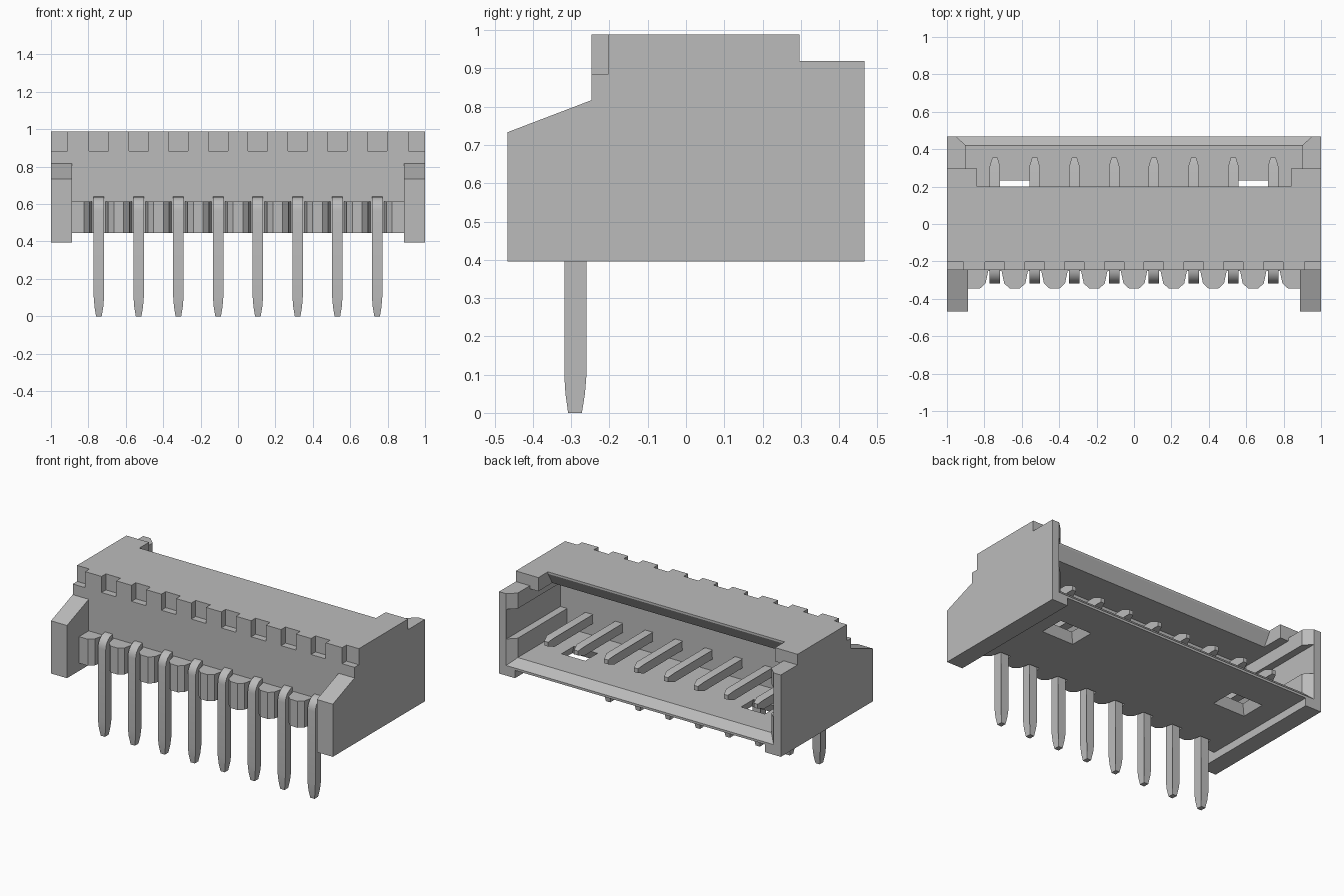
import bpy, bmesh, math
from mathutils import Vector

if "Cube" in bpy.data.objects:
    bpy.data.objects.remove(bpy.data.objects["Cube"])

grey = bpy.data.materials.new("light_grey")
grey.use_nodes = True
grey.diffuse_color = (0.5, 0.5, 0.5, 1)
grey.node_tree.nodes["Principled BSDF"].inputs["Base Color"].default_value = (0.5, 0.5, 0.5, 1)


def finish(name, bm):
    bmesh.ops.recalc_face_normals(bm, faces=bm.faces)
    mesh = bpy.data.meshes.new(name)
    bm.to_mesh(mesh)
    bm.free()
    mesh.materials.append(grey)
    obj = bpy.data.objects.new(name, mesh)
    bpy.context.collection.objects.link(obj)
    return obj


def prism(name, profile, axis, lo, hi, taper=None):
    """Extrude a 2D profile along x or z; taper narrows chosen profile points."""
    bm = bmesh.new()
    mid, rings = (lo + hi) / 2, []
    for end in (lo, hi):
        ring = []
        for i, (a, b) in enumerate(profile):
            e = mid + (end - mid) * (taper or {}).get(i, 1)
            ring.append(bm.verts.new((e, a, b) if axis == "x" else (a, b, e)))
        rings.append(ring)
        bm.faces.new(ring)
    n = len(profile)
    for i in range(n):
        j = (i + 1) % n
        bm.faces.new((rings[0][i], rings[0][j], rings[1][j], rings[1][i]))
    return finish(name, bm)


def box(name, x, y, z):
    return prism(name, [(y[0], z[0]), (y[1], z[0]), (y[1], z[1]), (y[0], z[1])], "x", *x)


def hull(name, points):
    bm = bmesh.new()
    for p in points:
        bm.verts.new(p)
    bmesh.ops.convex_hull(bm, input=bm.verts)
    return finish(name, bm)


def cut(target, cutter):
    """Subtract the cutter, then discard it."""
    mod = target.modifiers.new("cut", "BOOLEAN")
    mod.operation, mod.solver, mod.object = "DIFFERENCE", "EXACT", cutter
    bpy.context.view_layer.update()
    evaluated = target.evaluated_get(bpy.context.evaluated_depsgraph_get())
    mesh = bpy.data.meshes.new_from_object(evaluated)
    target.modifiers.clear()
    target.data = mesh
    bpy.data.objects.remove(cutter)


PITCH, COUNT = 0.2125, 8
pin_xs = [(i - (COUNT - 1) / 2) * PITCH for i in range(COUNT)]
FRONT, BOTTOM, WALL = -0.247, 0.445, 0.887

# Housing outline
housing = prism("housing", [(-.467, .395), (.467, .395), (.467, .92), (.297, .92),
                            (.297, .988), (FRONT, .988), (FRONT, .817), (-.467, .733)], "x", -1, 1)

# Space between the end walls, in front and underneath
cut(housing, box("front_gap", (-WALL, WALL), (-.6, FRONT), (.3, 1.1)))
cut(housing, box("under_gap", (-WALL, WALL), (-.6, .6), (.3, BOTTOM)))

# Mating cavity, open at the back, and the stepped top edge
cut(housing, box("cavity", (-.9, .9), (-.08, .6), (.506, .9)))
cut(housing, box("top_opening", (-.84, .84), (.2, .6), (.8, 1.1)))
cut(housing, box("top_step", (-.9, .9), (.297, .6), (.8, 1.1)))
cut(housing, prism("lip_bevel", [(.21, .975), (.2, .975), (.15, .89), (.21, .89)], "x", -.84, .84))

# Flared mouth
cut(housing, hull("mouth_flare", [(s * w, y, z) for s in (-1, 1)
                                  for w, y, low in ((.9, .42, .506), (.96, .477, .45))
                                  for z in (low, 1.1)]))

# Guide slots in the end walls and latch windows through the floor
for s in (-1, 1):
    cut(housing, box("guide_slot", sorted((s * .8, s * .948)), (-.08, .6), (.63, .82)))
    cx = s * PITCH * 3
    cut(housing, hull("latch_window", [(cx + i * w, y, z)
                                       for w, ys, z in ((.115, (.08, .245), BOTTOM - .005),
                                                        (.08, (.11, .23), .515))
                                       for y in ys for i in (-1, 1)]))

# Notches along the top front edge
for x in pin_xs:
    cut(housing, box("top_notch", (x - .052, x + .052), (-.3, -.203), (.885, 1.1)))
for s in (-1, 1):
    cut(housing, box("end_notch", sorted((s * .912, s * 1.1)), (-.3, -.203), (.885, 1.1)))

# Slotted pin support along the front
outline = [(-WALL, FRONT), (-WALL, -.345)]
for x in pin_xs:
    outline += [(x - .08, -.345), (x - .05, -.318), (x - .036, FRONT - .005),
                (x + .036, FRONT - .005), (x + .05, -.318), (x + .08, -.345)]
outline += [(WALL, -.345), (WALL, FRONT)]
prism("pin_support", outline, "z", BOTTOM, .615)

# Bent pins: leg tip, inner corner, mating tip, rounded outer bend
R = 0.075
pin_profile = [(-.308, 0), (-.272, 0), (-.264, .05), (-.26, .1), (-.26, .582),
               (.31, .582), (.355, .597), (.355, .625), (.31, .64)]
taper = {0: .55, 1: .55, 2: .85, 6: .5, 7: .5}
for k in range(7):
    a = math.pi / 2 * (1 + k / 6)
    pin_profile.append((-.318 + R + R * math.cos(a), .64 - R + R * math.sin(a)))
pin_profile += [(-.318, .1), (-.315, .05)]
taper[len(pin_profile) - 1] = .85
for i, x in enumerate(pin_xs):
    pin = prism(f"pin_{i + 1}", pin_profile, "x", x - .0275, x + .0275, taper)
    bpy.ops.object.select_all(action="DESELECT")
    pin.select_set(True)
    bpy.context.view_layer.objects.active = pin
    bpy.ops.object.shade_smooth_by_angle(angle=math.radians(25))
